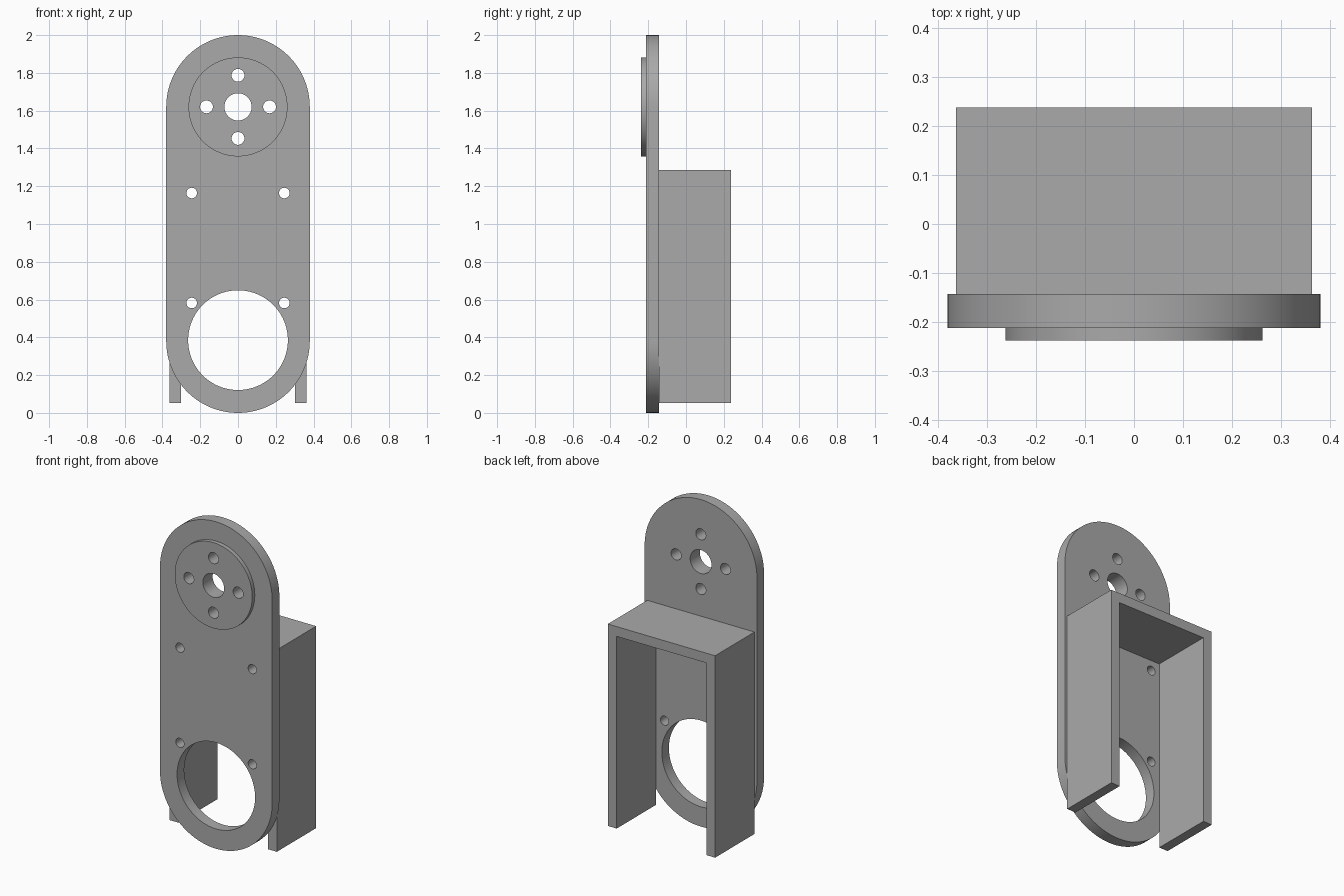
import bpy, bmesh
from math import sin, cos, pi, radians

old = bpy.data.objects.get("Cube")
if old:
    bpy.data.objects.remove(old, do_unlink=True)

grey = bpy.data.materials.new("plain grey")
grey.use_nodes = True
GREY = (0.4, 0.4, 0.4, 1)
grey.diffuse_color = GREY
grey.node_tree.nodes["Principled BSDF"].inputs["Base Color"].default_value = GREY


def arc(x, z, r, start=0, end=2 * pi, steps=64, closed=True):
    """Points along an arc in the front plane; a closed one omits its last point."""
    count = steps if closed else steps + 1
    return [(x + r * cos(start + (end - start) * i / steps),
             z + r * sin(start + (end - start) * i / steps)) for i in range(count)]


def extruded(name, loops, front, back):
    """Fill an outline, leaving inner loops as holes, and give it depth along y."""
    curve = bpy.data.curves.new(name, "CURVE")
    curve.dimensions = "2D"
    curve.fill_mode = "BOTH"
    curve.extrude = (back - front) / 2
    for loop in loops:
        spline = curve.splines.new("POLY")
        spline.points.add(len(loop) - 1)
        for point, (x, z) in zip(spline.points, loop):
            point.co = (x, z, 0, 1)
        spline.use_cyclic_u = True
    obj = bpy.data.objects.new(name, curve)
    bpy.context.collection.objects.link(obj)
    obj.location.y = (front + back) / 2
    obj.rotation_euler.x = radians(90)
    bpy.ops.object.select_all(action="DESELECT")
    obj.select_set(True)
    bpy.context.view_layer.objects.active = obj
    bpy.ops.object.convert(target="MESH")
    obj = bpy.context.object
    # Weld caps to walls
    bm = bmesh.new()
    bm.from_mesh(obj.data)
    bmesh.ops.remove_doubles(bm, verts=bm.verts, dist=0.0005)
    bmesh.ops.recalc_face_normals(bm, faces=bm.faces)
    bm.to_mesh(obj.data)
    bm.free()
    obj.data.materials.clear()
    obj.data.materials.append(grey)
    bpy.ops.object.shade_smooth_by_angle(angle=radians(30))
    return obj


R = 0.38            # plate end radius
HUB_Z = 2 - R       # centre of the upper end
PLATE_FRONT, PLATE_BACK = -0.212, -0.143

# Hub holes: one bore and four around it
hub_holes = [arc(0, HUB_Z, 0.072)]
for k in range(4):
    a = k * pi / 2
    hub_holes.append(arc(0.167 * cos(a), HUB_Z + 0.167 * sin(a), 0.034, steps=32))

# Mounting holes and large lower opening
mount_holes = [arc(side * 0.245, z, 0.028, steps=32)
               for side in (-1, 1) for z in (0.582, 1.164)]
opening = arc(0, 0.385, 0.264, steps=96)

# Rounded plate
outline = (arc(0, HUB_Z, R, 0, pi, 48, False)
           + arc(0, R, R, pi, 2 * pi, 48, False))
extruded("mounting_plate", [outline, opening] + hub_holes + mount_holes,
         PLATE_FRONT, PLATE_BACK)

# Raised hub disc
extruded("hub_disc", [arc(0, HUB_Z, 0.262, steps=96)] + hub_holes,
         -0.237, PLATE_FRONT)

# Arch bracket, open at the back and below
W, T, LOW, TOP = 0.363, 0.06, 0.052, 1.287
extruded("arch_bracket",
         [[(-W, LOW), (T - W, LOW), (T - W, TOP - T), (W - T, TOP - T),
           (W - T, LOW), (W, LOW), (W, TOP), (-W, TOP)]],
         PLATE_BACK, 0.237)
